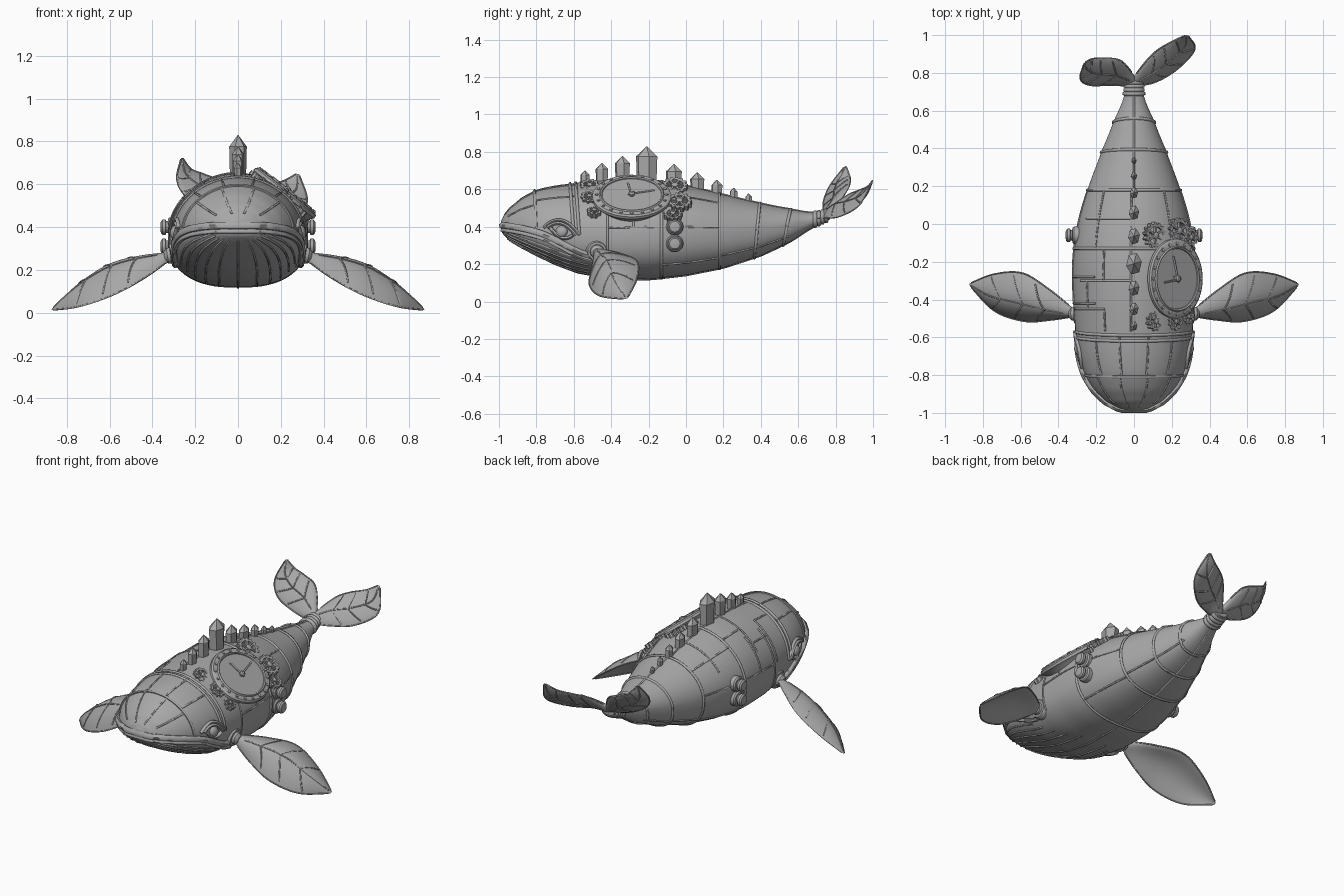
import bpy, bmesh, math
from mathutils import Vector, Matrix

cube = bpy.data.objects.get("Cube")
if cube:
    bpy.data.objects.remove(cube)

steel = bpy.data.materials.new("steel_grey")
steel.use_nodes = True
steel.diffuse_color = (0.39, 0.39, 0.39, 1)
steel.node_tree.nodes["Principled BSDF"].inputs["Base Color"].default_value = (0.39, 0.39, 0.39, 1)


# ---------- helpers ----------
def shade(ob, angle):
    bpy.ops.object.select_all(action='DESELECT')
    ob.select_set(True)
    bpy.context.view_layer.objects.active = ob
    if ob.type == 'CURVE':
        bpy.ops.object.convert(target='MESH')
    bpy.ops.object.shade_smooth_by_angle(angle=math.radians(angle))


def finish(name, bm, angle=35):
    bmesh.ops.recalc_face_normals(bm, faces=bm.faces)
    me = bpy.data.meshes.new(name)
    bm.to_mesh(me)
    bm.free()
    me.materials.append(steel)
    ob = bpy.data.objects.new(name, me)
    bpy.context.collection.objects.link(ob)
    if angle:
        shade(ob, angle)


def loft(bm, rings, wrap=False):
    rows = [[bm.verts.new(p) for p in r] for r in rings]
    n = len(rows[0])
    for a, b in list(zip(rows, rows[1:])) + ([(rows[-1], rows[0])] if wrap else []):
        for i in range(n):
            bm.faces.new((a[i], a[(i + 1) % n], b[(i + 1) % n], b[i]))
    if not wrap:
        bm.faces.new(rows[0])
        bm.faces.new(rows[-1])


def lathe(bm, profile, mat, seg=24):
    """Turn (radius, height) pairs around the local z axis."""
    loft(bm, [[mat @ Vector((r * math.cos(math.tau * i / seg), r * math.sin(math.tau * i / seg), h))
               for i in range(seg)] for r, h in profile])


def aim(pos, normal, scale=(1, 1, 1)):
    rot = Vector(normal).to_track_quat('Z', 'Y').to_matrix().to_4x4()
    return Matrix.Translation(pos) @ rot @ Matrix.Diagonal((*scale, 1))


def tubes(name, paths, radius):
    cu = bpy.data.curves.new(name, 'CURVE')
    cu.dimensions = '3D'
    cu.bevel_depth = radius
    cu.bevel_resolution = 1
    cu.use_fill_caps = True
    for path in paths:
        sp = cu.splines.new('POLY')
        sp.points.add(len(path) - 1)
        for p, co in zip(sp.points, path):
            p.co = (*co, 1)
    cu.materials.append(steel)
    ob = bpy.data.objects.new(name, cu)
    bpy.context.collection.objects.link(ob)
    shade(ob, 60)


def spline(pts, t):
    """Smooth point through pts, t from 0 to 1."""
    pts = [Vector(p) for p in pts]
    f = min(max(t, 0), 1) * (len(pts) - 1)
    i = min(int(f), len(pts) - 2)
    f -= i
    a, b = pts[i], pts[i + 1]
    ma = (b - pts[i - 1]) / 2 if i else b - a
    mb = (pts[i + 2] - a) / 2 if i + 2 < len(pts) else b - a
    return (a * (2 * f**3 - 3 * f**2 + 1) + ma * (f**3 - 2 * f**2 + f)
            + b * (3 * f**2 - 2 * f**3) + mb * (f**3 - f**2))


def steps(a, b, n):
    return [a + (b - a) * i / n for i in range(n + 1)]


# ---------- body: y, half width, top, middle, bottom ----------
STATIONS = [(-.99, .03, .43, .40, .38), (-.975, .085, .46, .40, .355), (-.94, .15, .505, .39, .325),
            (-.88, .21, .555, .385, .29), (-.8, .258, .597, .38, .248), (-.7, .29, .62, .37, .20),
            (-.58, .308, .635, .36, .155), (-.4, .322, .65, .355, .122), (-.2, .325, .65, .36, .117),
            (0, .298, .62, .365, .14), (.2, .24, .572, .37, .18), (.4, .166, .525, .385, .245),
            (.55, .105, .495, .41, .315), (.68, .052, .475, .435, .40), (.77, .042, .49, .465, .44)]


def section(y):
    for a, b in zip(STATIONS, STATIONS[1:]):
        if y <= b[0]:
            break
    i = STATIONS.index(a)
    f = min(max((y - a[0]) / (b[0] - a[0]), 0), 1)
    return spline([s[1:4] for s in STATIONS], (i + f) / (len(STATIONS) - 1)), \
        a[4] + (b[4] - a[4]) * f


def skin(y, deg, off=0.0):
    (w, top, mid), low = section(y)
    c, s = math.cos(math.radians(deg)), math.sin(math.radians(deg))
    n, h = (1.95, top - mid) if s > 0 else (2.5, mid - low)
    v = Vector((math.copysign(abs(c) ** (2 / n) * w, c), 0, math.copysign(abs(s) ** (2 / n) * h, s)))
    return v + v.normalized() * off + Vector((0, y, mid))


def flank(y, z, side=1, off=0.0):
    """Skin point at a given height."""
    lo, hi = -90, 90
    for _ in range(24):
        m = (lo + hi) / 2
        lo, hi = (m, hi) if skin(y, m).z < z else (lo, m)
    p = skin(y, lo, off)
    return Vector((p.x * side, p.y, p.z))


bm = bmesh.new()
ys = [s[0] for s in STATIONS]
rows = [a + (b - a) * k / 4 for a, b in zip(ys, ys[1:]) for k in range(4)] + [ys[-1]]
loft(bm, [[skin(y, d * 5) for d in range(72)] for y in rows])
finish("body", bm, 50)

# ---------- plate seams ----------
def ring(y, a=0, b=360, bow=0.0):
    return [skin(y + bow * math.sin(math.radians(d)), d, .001) for d in steps(a, b, 60)]


def line(y0, y1, a0, a1=None):
    return [skin(y, a0 + ((a0 if a1 is None else a1) - a0) * i / 24, .001)
            for i, y in enumerate(steps(y0, y1, 24))]


tubes("ring_seams", [ring(.18), ring(.38, bow=.015), ring(.54, bow=.02), ring(-.13, -150, 200),
                     ring(-.57, 0, 180, -.02), ring(-.6, 0, 180, -.02), ring(-.8, 5, 175, -.01)], .008)
seams = [line(.18, .7, 90), line(-.35, .7, 270), line(-.57, .18, 93)]
for m in (0, 1):
    flip = lambda d: 180 - d if m else d
    seams += [line(.18, .55, flip(-35)), line(-.42, .18, flip(8)), line(-.13, .18, flip(-40)),
              line(-.13, .18, flip(50)), line(-.97, -.8, flip(72)), line(-.95, -.8, flip(40)),
              line(-.8, -.6, flip(75)), line(-.8, -.6, flip(48)),
              ring(-.42, flip(-25), flip(50)), ring(-.28, flip(8), flip(50))]
# stepped plates on the side without the clock
seams += [line(-.3, -.13, 120), line(-.45, -.3, 140), ring(-.3, 93, 150), ring(-.45, 120, 172),
          line(-.57, -.45, 120), ring(.03, 93, 150)]
tubes("plate_seams", seams, .005)
tubes("throat_pleats", [line(-.955, -.3 - abs(d - 270) * .004, d, 270 + (d - 270) * .8)
                        for d in range(200, 341, 14)], .005)
tubes("tail_collar", [ring(y) for y in (.69, .71, .73, .75)], .012)

# ---------- mouth and eyes ----------
LIP = [(-.5, .245), (-.57, .265), (-.66, .31), (-.75, .355), (-.85, .385), (-.93, .40), (-.965, .405), (-.982, .406)]
half = [spline([(y, z, 0) for y, z in LIP], t) for t in steps(0, 1, 42)]
lip = [flank(p.x, p.y, 1, .004) for p in half]
lip += [Vector((-p.x, p.y, p.z)) for p in reversed(lip)]
tubes("lip", [lip], .019)
tubes("lip_edge", [[p + Vector((0, 0, -.026)) for p in lip]], .011)

bm = bmesh.new()
lids = []
BALL = [(math.sin(t), math.cos(t)) for t in steps(.02, math.pi - .02, 12)]
for s in (-1, 1):
    c = flank(-.665, .375, s)
    lathe(bm, BALL, aim(c, (s, -.25, .1), (.032, .032, .02)))
    for high, ext in ((.04, .075), (-.034, .06), (.058, .095)):
        lids.append([flank(-.665 + u * ext, .375 + high * (1 - u * u) - .02 * u, s, .004)
                     for u in steps(-1, 1, 14)])
finish("eyes", bm)
tubes("eyelids", lids, .01)

# ---------- fins and flukes ----------
def blade(name, front, back, thick, camber, mirror, sides):
    def pt(u, v, side):
        f, b = spline(front, u), spline(back, u)
        e = .02
        du = spline(front, u + e) + spline(back, u + e) - spline(front, u - e) - spline(back, u - e)
        n = du.cross(b - f)
        n = n.normalized() if n.length > 1e-9 else Vector((0, 0, 1))
        arch = math.sin(math.pi * v) if 0 < v < 1 else 0
        p = f.lerp(b, v) + n * (arch ** .6 * thick * (1 - u ** 3) * side
                                + arch * camber * math.sin(math.pi * min(max(u, 0), 1)))
        return Vector((p.x * mirror, p.y, p.z))
    bm = bmesh.new()
    vs = steps(0, 1, 12)
    loft(bm, [[pt(u, v, 1) for v in vs] + [pt(u, v, -1) for v in vs[-2:0:-1]] for u in steps(0, .995, 32)])
    finish(name, bm, 60)
    veins = []
    for side in sides:
        veins.append([pt(u, .5, side) for u in steps(.08, .97, 24)])
        for u0 in (.25, .45, .65):
            for end in (.06, .94):
                veins.append([pt(u0 + .12 * t, .5 + (end - .5) * t, side) for t in steps(0, 1, 8)])
        for end in (0, 1):
            veins.append([pt(u, end, side) for u in steps(.05, .98, 30)])
    tubes(name + "_veins", veins, .004)


FIN_FRONT = [(.32, -.49, .245), (.44, -.508, .16), (.58, -.515, .085), (.74, -.46, .03), (.872, -.325, .012)]
FIN_BACK = [(.32, -.45, .28), (.45, -.345, .255), (.59, -.26, .212), (.74, -.265, .115), (.872, -.315, .015)]
for side, m in (("left", 1), ("right", -1)):
    blade(side + "_fin", FIN_FRONT, FIN_BACK, .022, .055, m, (1,))
blade("right_fluke",
      [(0, .73, .45), (-.12, .735, .475), (-.235, .735, .535), (-.285, .77, .62), (-.265, .85, .725)],
      [(0, .79, .50), (-.07, .865, .605), (-.155, .878, .645), (-.22, .875, .672), (-.26, .855, .725)],
      .02, 0, 1, (-1, 1))
blade("left_fluke",
      [(0, .73, .44), (.11, .75, .447), (.23, .82, .455), (.322, .925, .515), (.285, 1.0, .65)],
      [(0, .78, .50), (.07, .87, .57), (.13, .925, .595), (.21, .97, .615), (.275, 1.0, .65)],
      .02, 0, 1, (-1, 1))

# ---------- fin joints and side knobs ----------
joints, knobs = bmesh.new(), bmesh.new()
for s in (-1, 1):
    lathe(joints, [(.06, -.05), (.06, 0), (.05, .015), (.038, .016), (.036, .03), (.02, .045)],
          aim((s * .3, -.475, .27), (s, 0, -.15)))
    for z in (.40, .31):
        lathe(knobs, [(.046, -.06), (.046, .012), (.04, .02), (.028, .021), (.028, .03), (.036, .032),
                      (.036, .046), (.028, .054), (.01, .057)], aim(flank(-.06, z, s), (s, 0, 0)))
finish("fin_joints", joints)
finish("side_knobs", knobs)

# ---------- crystals along the spine: y, tip height, radius ----------
bm = bmesh.new()
for y, tip, r in [(-.54, .70, .026), (-.45, .74, .035), (-.34, .777, .042), (-.21, .83, .06), (-.065, .735, .045),
                  (.06, .69, .04), (.165, .65, .031), (.255, .607, .022), (.335, .577, .018)]:
    base = skin(y, 90).z - .04
    lathe(bm, [(r * .9, base), (r, tip - r * .9), (.002, tip)],
          Matrix.Translation((0, y, 0)) @ Matrix.Diagonal((.7, 1, 1, 1)) @ Matrix.Rotation(.2, 4, 'Z'), 6)
finish("spine_crystals", bm, 0)

# ---------- clock: local x runs backwards, y uphill, z outwards ----------
CLOCK = Matrix(((0, -.78, .62, .219), (1, 0, 0, -.29), (0, .62, .78, .56), (0, 0, 0, 1)))
OVAL = CLOCK @ Matrix.Diagonal((1, .86, 1, 1))
bm = bmesh.new()
lathe(bm, [(.002, .014), (.158, .014), (.16, .02), (.168, .024), (.174, .016), (.2, .014),
           (.21, .006), (.212, -.008), (.19, -.03), (.17, -.07)], OVAL, 64)
finish("clock_case", bm)
bm = bmesh.new()
for i in range(20):
    a = math.tau * i / 20
    at = OVAL @ Vector((.187 * math.cos(a), .187 * math.sin(a), .014))
    lathe(bm, [(.009, 0), (.008, .006), (.003, .009)], aim(at, CLOCK.col[2].xyz), 8)
lathe(bm, [(.016, .008), (.016, .028), (.008, .034)], CLOCK, 16)
finish("clock_rivets", bm)
tubes("clock_hands", [[CLOCK @ Vector(p) for p in ((-.02, -.005, .022), (.12, .03, .022))],
                      [CLOCK @ Vector(p) for p in ((0, -.02, .022), (-.02, .09, .022))]], .005)


# ---------- gears ----------
def gear(bm, u, v, drop, r, teeth):
    mat = CLOCK @ Matrix.Translation((u, v, drop))
    n = teeth * 4
    def circle(rad, h, tooth=0):
        return [mat @ Vector(((rad + (tooth if i % 4 < 2 else 0)) * math.cos(math.tau * i / n),
                              (rad + (tooth if i % 4 < 2 else 0)) * math.sin(math.tau * i / n), h)) for i in range(n)]
    loft(bm, [circle(r * .66, -.022), circle(r * .66, .006), circle(r * .84, .006, r * .16),
              circle(r * .84, -.022, r * .16)], wrap=True)
    lathe(bm, [(r * .25, -.03), (r * .25, .01), (r * .1, .014)], mat, 12)
    for k in range(3):
        bmesh.ops.create_cube(bm, size=1, matrix=mat @ Matrix.Rotation(k * math.pi / 3, 4, 'Z')
                              @ Matrix.Diagonal((r * 1.4, r * .14, .016, 1)))


bm = bmesh.new()
for g in [(.23, .12, -.02, .07, 14), (.255, -.03, -.006, .068, 14), (.22, -.12, -.022, .05, 11),
          (-.225, .12, -.018, .052, 11), (-.225, 0, 0, .048, 10), (-.2, -.1, -.016, .04, 9)]:
    gear(bm, *g)
finish("gears", bm, 30)
